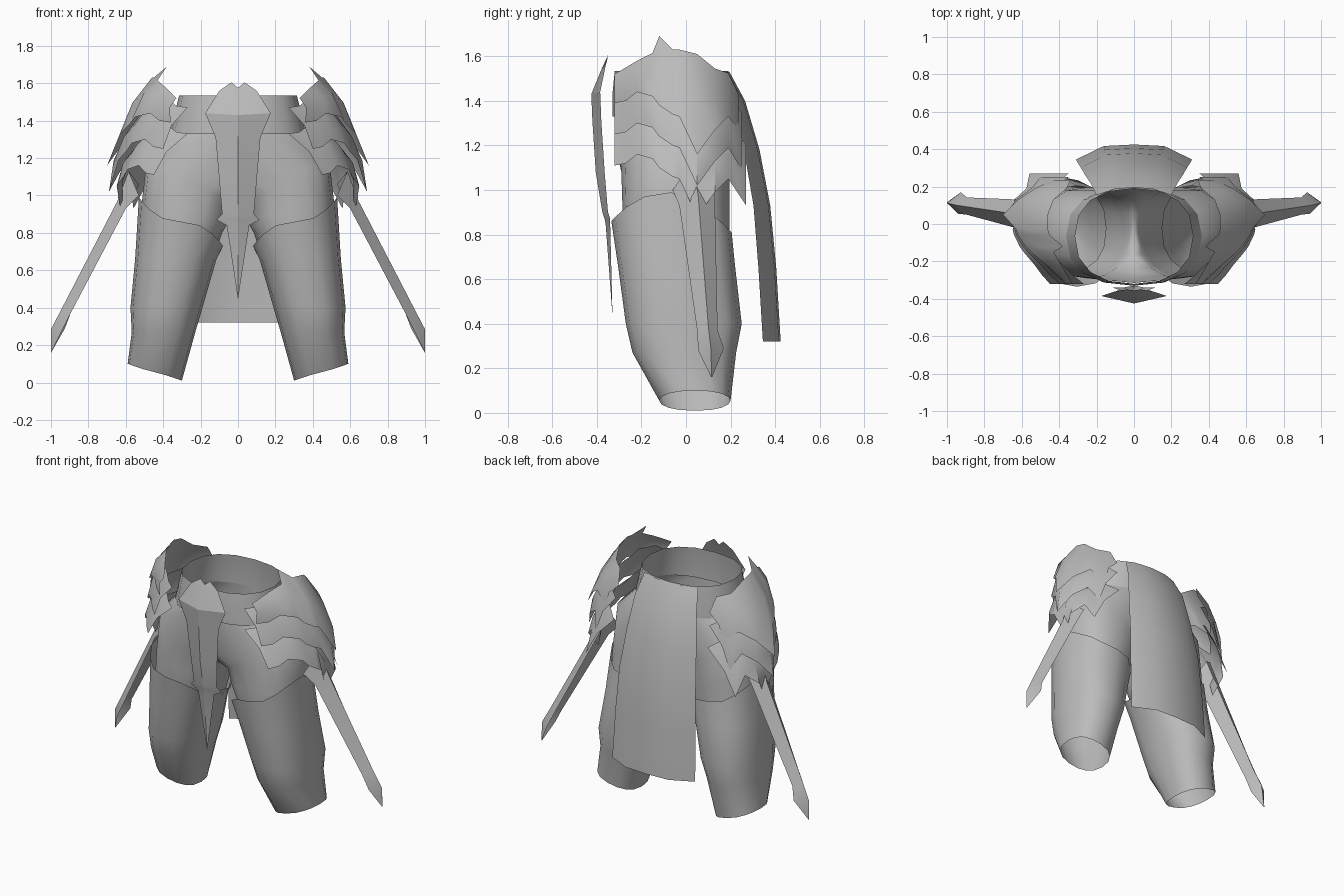
import bpy, math

if "Cube" in bpy.data.objects:
    bpy.data.objects.remove(bpy.data.objects["Cube"])

steel = bpy.data.materials.new("steel_grey")
steel.diffuse_color = (0.5, 0.5, 0.5, 1)
steel.use_nodes = True
steel.node_tree.nodes["Principled BSDF"].inputs["Base Color"].default_value = steel.diffuse_color


def grid_object(name, rows, closed=False, mirror=False, angle=40):
    """Sheet lofted through rows of equal point counts."""
    n = len(rows[0])
    verts = [p for r in rows for p in r]
    faces = []
    for i in range(len(rows) - 1):
        for j in range(n if closed else n - 1):
            k = (j + 1) % n
            faces.append((i * n + j, i * n + k, (i + 1) * n + k, (i + 1) * n + j))
    me = bpy.data.meshes.new(name)
    me.from_pydata(verts, [], faces)
    me.materials.append(steel)
    ob = bpy.data.objects.new(name, me)
    bpy.context.collection.objects.link(ob)
    bpy.ops.object.select_all(action='DESELECT')
    ob.select_set(True)
    bpy.context.view_layer.objects.active = ob
    bpy.ops.object.shade_smooth_by_angle(angle=math.radians(angle))
    if mirror:
        m = ob.modifiers.new("mirror", 'MIRROR')
        m.merge_threshold = 0.002
    return ob


N = 16
ANG = [2 * math.pi * i / N for i in range(N)]


def spow(v, e=0.85):
    return math.copysign(abs(v) ** e, v)


def ring(z, x0, x1, y0, y1, tilt=0):
    """Rounded section between x0..x1 and y0..y1, tilted along x."""
    return [((x0 + x1) / 2 + (x1 - x0) / 2 * spow(math.cos(a)),
             (y0 + y1) / 2 + (y1 - y0) / 2 * spow(math.sin(a)),
             z + tilt * math.cos(a)) for a in ANG]


# Waist band
grid_object("waist_band", [ring(1.535, -.315, .315, -.32, .19),
                           ring(1.43, -.34, .34, -.33, .2),
                           ring(1.33, -.365, .365, -.33, .2)], closed=True)

# Trousers: half waist with a saddle along x = 0, then one leg
saddle = []
for a in ANG:
    c, s = math.cos(a), math.sin(a)
    saddle.append((max(0, .36 * spow(c)) if c > 1e-6 else 0, -.06 + .255 * spow(s),
                   1.34 - (.36 * math.sqrt(-c) if c < -1e-6 else 0)))
grid_object("trousers", [saddle,
                         ring(1.08, .025, .485, -.29, .195, .14),
                         ring(.92, .05, .512, -.285, .195, .06),
                         ring(.8, .085, .52, -.28, .195),
                         ring(.6, .15, .53, -.25, .2)], closed=True, mirror=True)

# Thigh plates: upper hem high outside, low inside
hem = []
for (x, y, z), a in zip(ring(.85, .08, .53, -.335, .205), ANG):
    c = math.cos(a)
    hem.append((x, y, .86 + (.13 * c * c if c > 0 else -.13 * c * c)
                - (.05 if math.sin(a) > .3 else 0)))
grid_object("thigh_plate", [hem,
                            ring(.66, .115, .55, -.305, .22),
                            ring(.4, .19, .575, -.27, .25),
                            ring(.27, .228, .568, -.24, .225),
                            ring(.055, .3, .59, -.12, .2, .045)],
            closed=True, mirror=True)

# Front tabard: ridged, rows of half width, edge y, ridge y, edge z, ridge z
rows = []
for w, ye, yr, ze, zr in [(.035, -.35, -.355, 1.605, 1.575), (.1, -.36, -.38, 1.56, 1.54),
                          (.175, -.385, -.425, 1.44, 1.43), (.12, -.38, -.42, 1.31, 1.31),
                          (.1, -.365, -.405, 1.08, 1.08), (.085, -.35, -.375, .9, .9),
                          (.115, -.34, -.365, .87, .87), (.06, -.34, -.36, .84, .84),
                          (.001, -.33, -.331, .45, .45)]:
    rows.append([(-w, ye, ze), (0, yr, zr), (w, ye, ze)])
grid_object("front_tabard", rows, angle=25)

# Back tabard: long curved panel, flat middle and swept sides
rows = []
for z, y, w, d in [(1.53, .195, .2, .04), (1.4, .265, .23, .05), (1.18, .33, .26, .07),
                   (.93, .378, .285, .075), (.65, .405, .3, .08), (.32, .425, .31, .08)]:
    rows.append([(-w, y - d, z), (-w * .52, y - .008, z), (0, y, z),
                 (w * .52, y - .008, z), (w, y - d, z)])
grid_object("back_tabard", rows)

# Hip guards: columns of y, top z, bottom z, top x, bottom x
TOP = [(-.32, 1.52, 1.39, .33, .36), (-.27, 1.55, 1.40, .36, .42), (-.22, 1.58, 1.44, .39, .47),
       (-.15, 1.615, 1.42, .43, .55), (-.12, 1.69, 1.38, .38, .58), (-.06, 1.63, 1.34, .45, .62),
       (-.03, 1.63, 1.33, .46, .63), (.05, 1.61, 1.16, .46, .70), (.13, 1.545, 1.27, .43, .62),
       (.19, 1.525, 1.33, .36, .53), (.235, 1.43, 1.27, .34, .44)]


def lame(name, drop, grow, tail, tip):
    """One guard layer; lower layers start beneath the one above."""
    top, mid, bot = [], [], []
    for i, (y, zt, zb, xt, xb) in enumerate(TOP):
        last = i == len(TOP) - 1
        if drop:
            zt, xt = zb - drop + .22, xb - .09
            zb, xb = zb - drop, xb + grow * (1 - (xb - .36) / .34)
            if y == .05:
                xb, xt, zt = tip, .60, 1.32 - drop + .14
        if last:
            y, zb, xb = y + tail[0], zb + tail[1], xb + tail[2]
        top.append((xt, y, zt))
        mid.append(((xt + xb) / 2 + .02, y, (zt + zb) / 2 + .015))
        bot.append((xb, y, zb))
    return grid_object(name, [top, mid, bot], mirror=True)


lame("hip_guard_upper", 0, 0, (0, 0, 0), .70)
lame("hip_guard_middle", .14, .04, (.015, -.04, .03), .69)
lame("hip_guard_lower", .28, .09, (.035, -.06, .05), .62)

# Long side blades: front edge, ridge, rear edge
grid_object("side_blade", [
    [(.53, -.06, 1.0), (.585, .03, 1.13), (.53, .13, 1.06)],
    [(.60, -.03, .93), (.645, .055, .97), (.60, .13, .93)],
    [(.895, .05, .37), (.945, .1, .39), (.895, .142, .37)],
    [(.94, .055, .28), (1.0, .112, .285), (.925, .17, .29)],
    [(.999, .113, .16), (1.0, .115, .16), (.999, .117, .16)]], mirror=True, angle=25)
